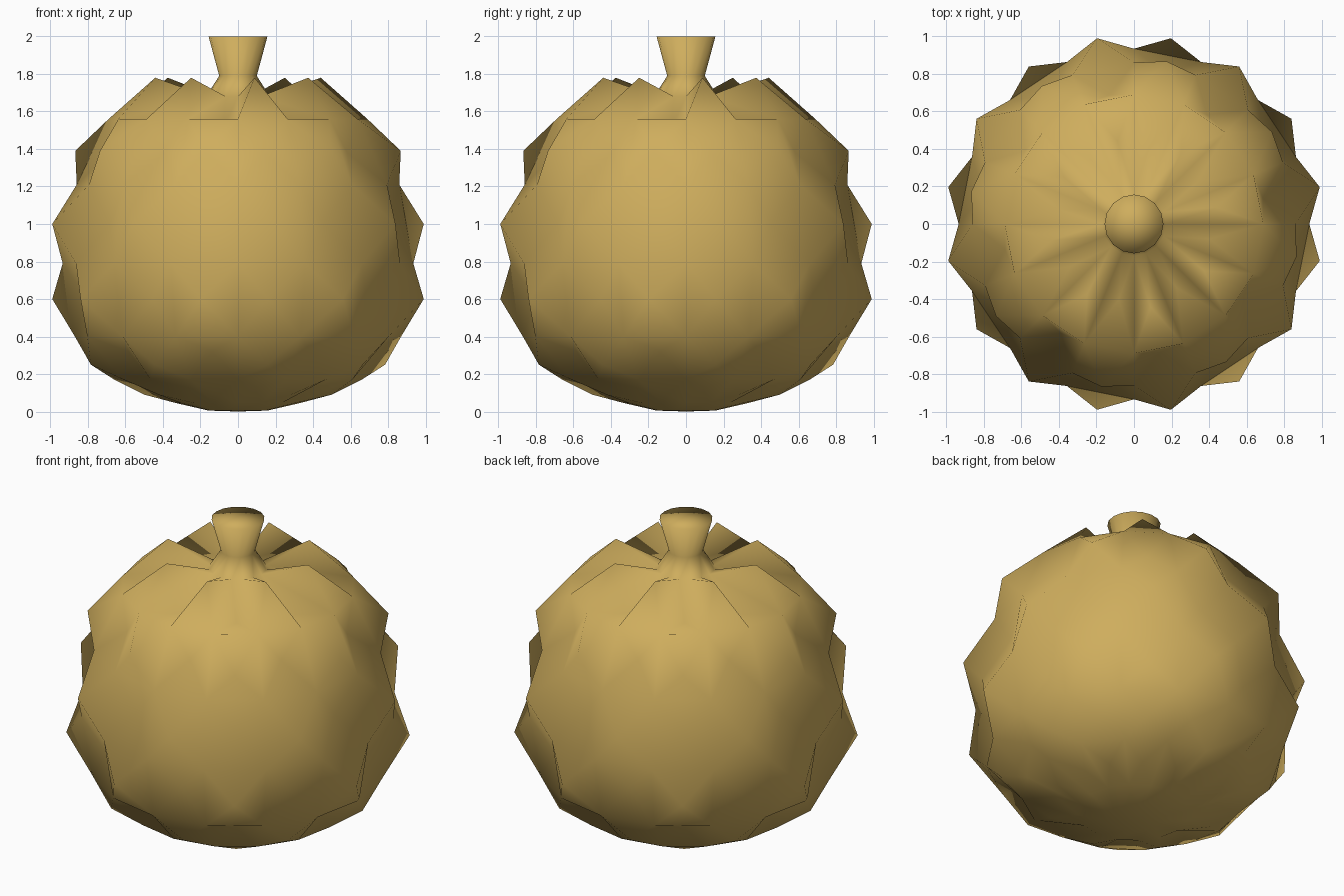
import bpy, bmesh
from math import sin, cos, radians

if "Cube" in bpy.data.objects:
    bpy.data.objects.remove(bpy.data.objects["Cube"])

SEG = 16
# Lathe profile of the sack, bottom to top: radius, z
PROFILE = [(0.157, 0.005), (0.33, 0.045), (0.66, 0.17), (0.87, 0.40), (0.935, 0.79),
           (0.86, 1.21), (0.69, 1.56), (0.17, 1.68), (0.10, 1.79), (0.157, 2.0)]
# Crumple points in the rows between rings: bump radius, z, dent radius, z
CRUMPLES = {
    1: (0.51, 0.09, 0.46, 0.125),
    2: (0.80, 0.25, 0.70, 0.32),
    3: (1.01, 0.60, 0.82, 0.60),
    4: (1.01, 1.00, 0.82, 1.00),
    5: (0.885, 1.39, 0.70, 1.38),
    6: (0.45, 1.78, 0.41, 1.51),
}


def polar(r, z, deg):
    return (r * cos(radians(deg)), r * sin(radians(deg)), z)


bm = bmesh.new()
rings = [[bm.verts.new(polar(r, z, 22.5 * i)) for i in range(SEG)] for r, z in PROFILE]

# Cloth wall: panels alternately poked out and pushed in like a checkerboard
for row in range(len(rings) - 1):
    lo, hi = rings[row], rings[row + 1]
    for i in range(SEG):
        j = (i + 1) % SEG
        quad = (lo[i], lo[j], hi[j], hi[i])
        if row in CRUMPLES:
            rb, zb, rd, zd = CRUMPLES[row]
            r, z = (rb, zb) if (row + i) % 2 == 0 else (rd, zd)
            c = bm.verts.new(polar(r, z, 22.5 * i + 11.25))
            for k in range(4):
                bm.faces.new((quad[k], quad[(k + 1) % 4], c))
        else:
            bm.faces.new(quad)

# Closed base and tied top
base = bm.verts.new((0, 0, 0))
top = bm.verts.new((0, 0, 2))
for i in range(SEG):
    j = (i + 1) % SEG
    bm.faces.new((base, rings[0][j], rings[0][i]))
    bm.faces.new((top, rings[-1][i], rings[-1][j]))

for f in bm.faces:
    f.smooth = True
mesh = bpy.data.meshes.new("tied_sack")
bm.to_mesh(mesh)
bm.free()
sack = bpy.data.objects.new("tied_sack", mesh)
bpy.context.collection.objects.link(sack)

# Tan cloth
cloth = bpy.data.materials.new("cloth")
cloth.diffuse_color = (0.62, 0.42, 0.11, 1)
cloth.use_nodes = True
cloth.node_tree.nodes["Principled BSDF"].inputs["Base Color"].default_value = cloth.diffuse_color
mesh.materials.append(cloth)
